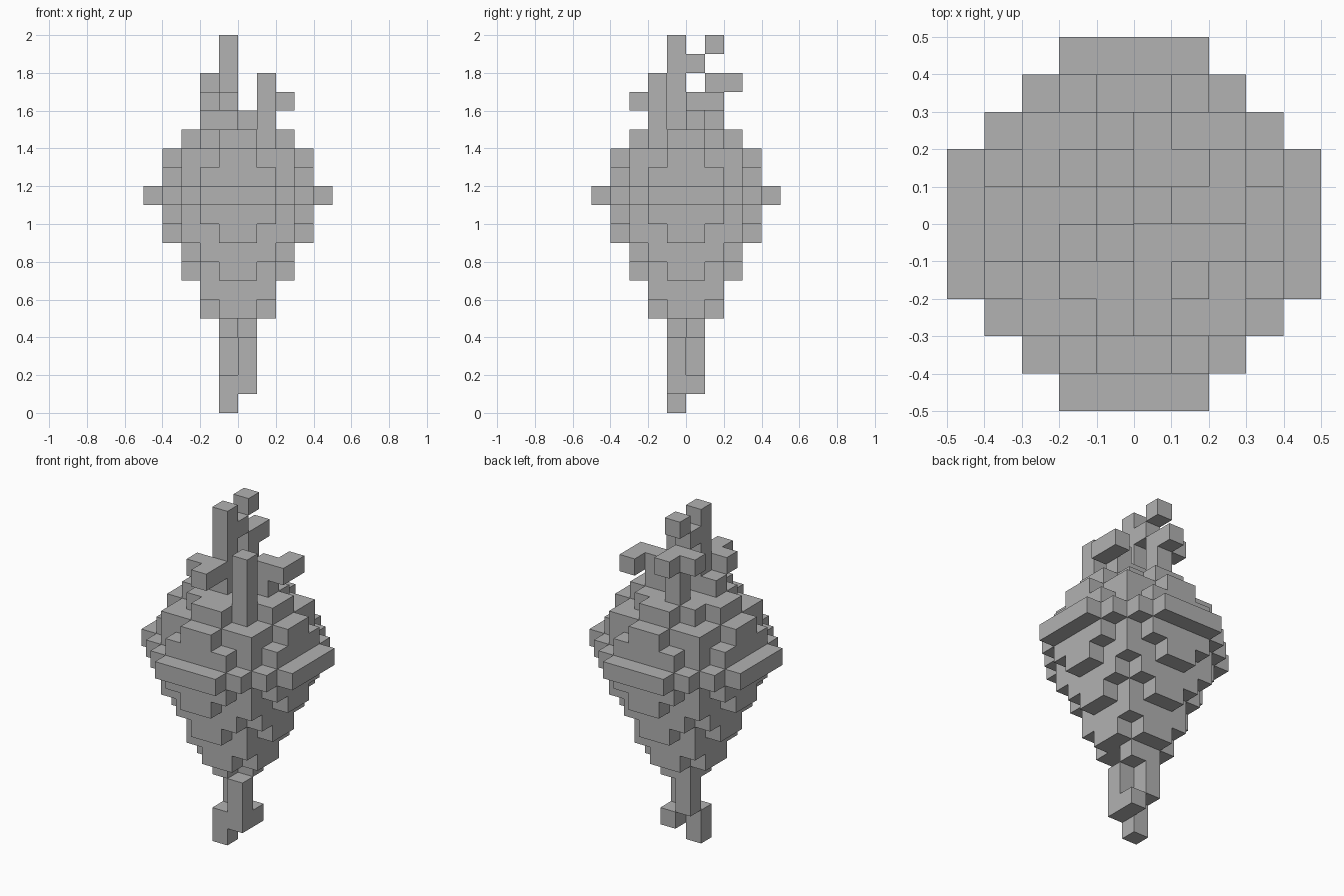
import bpy
import bmesh
from mathutils import Vector

CELL = 0.1

cube = bpy.data.objects.get("Cube")
if cube:
    bpy.data.objects.remove(cube, do_unlink=True)

grey = bpy.data.materials.new("plain_grey")
grey.use_nodes = True
grey.diffuse_color = (0.445, 0.445, 0.445, 1)
grey.node_tree.nodes["Principled BSDF"].inputs["Base Color"].default_value = grey.diffuse_color


def column(x, y, low, high):
    """Upright run of cells, both end levels included."""
    return {(x, y, z) for z in range(low, high + 1)}


def layer(z, reach):
    """Four-way symmetric slab: reach[i] is the half depth at distance i from the middle."""
    cells = set()
    for i, depth in enumerate(reach):
        for y in range(-depth, depth):
            cells |= {(i, y, z), (-i - 1, y, z)}
    return cells


def build(name, cells, solid):
    """Make the outer skin of a group of cells, leaving out faces hidden inside the solid."""
    bm = bmesh.new()
    corners = {}

    def vert(p):
        key = tuple(round(c) for c in p)
        if key not in corners:
            corners[key] = bm.verts.new(Vector(key) * CELL)
        return corners[key]

    for cell in sorted(cells):
        for axis in range(3):
            u, v = Vector(), Vector()
            u[(axis + 1) % 3] = 1
            v[(axis + 2) % 3] = 1
            for side in (-1, 1):
                neighbour = list(cell)
                neighbour[axis] += side
                if tuple(neighbour) in solid:
                    continue
                p = Vector(cell)
                p[axis] += max(side, 0)
                ring = [p, p + u, p + u + v, p + v]
                bm.faces.new([vert(q) for q in ring[::side]])
    mesh = bpy.data.meshes.new(name)
    bm.to_mesh(mesh)
    bm.free()
    mesh.materials.append(grey)
    bpy.context.collection.objects.link(bpy.data.objects.new(name, mesh))


# Round bulb, stepped layer by layer from the bottom
rim = [4, 4, 3, 2]
shoulder = [4, 3, 3, 1]
diamond = [3, 2, 1]
bulb_layers = [[2, 1], [2, 2], diamond, [3, 3, 2], shoulder, rim,
               [5, 5, 4, 3, 2], rim, shoulder, diamond]
bulb = set()
for level, reach in enumerate(bulb_layers):
    bulb |= layer(level + 5, reach)

# Twisting root under the bulb
root = (column(-1, -1, 0, 1) | column(0, -1, 1, 3) | column(0, 0, 1, 1)
        | column(-1, 0, 2, 4) | {(0, 0, 4), (-1, -1, 4)})

# Stalks and leaves on top
tall_leaf = column(-1, -1, 15, 19) | {(-1, 0, 18), (-1, 1, 19)}
front_stalk = column(1, -2, 15, 17)
back_leaf = column(-1, 1, 15, 17) | {(-2, 1, 17), (-1, 2, 17)}
side_leaf = {(0, 0, 15), (1, 0, 15), (1, 0, 16), (2, 0, 16), (2, 1, 16)}
front_leaf = {(-2, -1, 15), (-2, -2, 16), (-1, -2, 16), (-1, -3, 16)}

parts = {"bulb": bulb, "root": root, "tall_leaf": tall_leaf,
         "front_stalk": front_stalk, "back_leaf": back_leaf,
         "side_leaf": side_leaf, "front_leaf": front_leaf}
solid = set().union(*parts.values())
for name, cells in parts.items():
    build(name, cells, solid)
